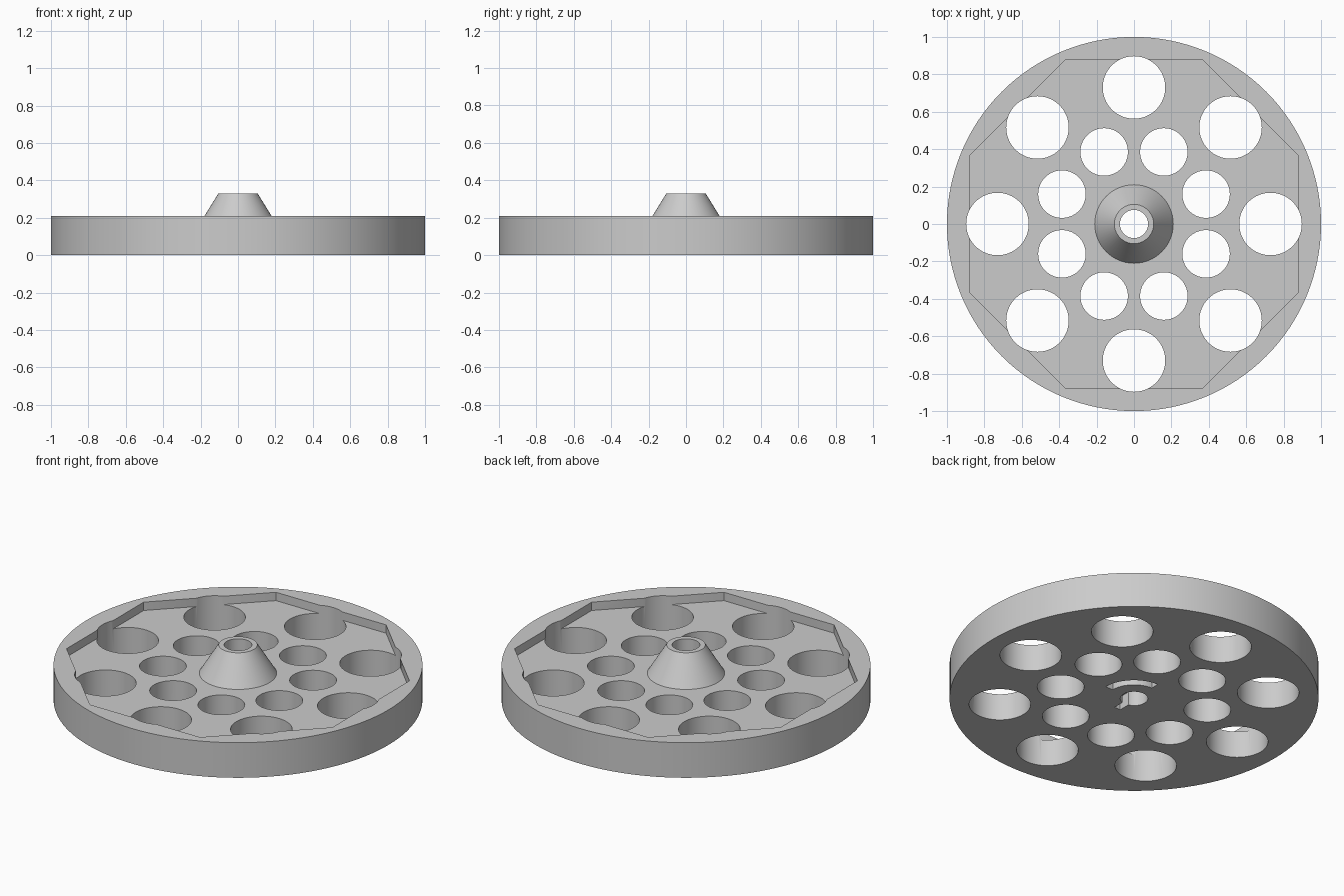
import bpy, math
from math import radians, cos, sin

cube = bpy.data.objects.get("Cube")
if cube:
    bpy.data.objects.remove(cube, do_unlink=True)

grey = bpy.data.materials.new("plain grey")
grey.use_nodes = True
grey.diffuse_color = (0.6, 0.6, 0.6, 1)
grey.node_tree.nodes["Principled BSDF"].inputs["Base Color"].default_value = (0.6, 0.6, 0.6, 1)


def cone(name, r1, r2, z0, z1, x=0, y=0, sides=64, turn=0):
    """Upright cylinder or cone between two heights."""
    bpy.ops.mesh.primitive_cone_add(vertices=sides, radius1=r1, radius2=r2, depth=z1 - z0,
                                    location=(x, y, (z0 + z1) / 2), rotation=(0, 0, turn))
    ob = bpy.context.object
    ob.name = name
    ob.data.materials.append(grey)
    return ob


def prism(name, outline, z0, z1):
    """Straight extrusion of a flat outline."""
    n = len(outline)
    verts = [(x, y, z) for z in (z0, z1) for x, y in outline]
    faces = [tuple(reversed(range(n))), tuple(range(n, 2 * n))]
    faces += [(i, (i + 1) % n, n + (i + 1) % n, n + i) for i in range(n)]
    mesh = bpy.data.meshes.new(name)
    mesh.from_pydata(verts, [], faces)
    mesh.materials.append(grey)
    ob = bpy.data.objects.new(name, mesh)
    bpy.context.collection.objects.link(ob)
    return ob


def combine(target, tool, operation):
    """Apply a boolean and discard the tool."""
    mod = target.modifiers.new(operation, 'BOOLEAN')
    mod.operation, mod.solver, mod.object = operation, 'EXACT', tool
    bpy.context.view_layer.objects.active = target
    bpy.ops.object.modifier_apply(modifier=mod.name)
    bpy.data.objects.remove(tool, do_unlink=True)


TOP, FLOOR, HUB_TOP = 0.21, 0.16, 0.33

# Round plate with an octagonal recess in its top
plate = cone("wheel_plate", 1, 1, 0, TOP, sides=128)
combine(plate, cone("recess", 0.952, 0.952, FLOOR, 0.5, sides=8, turn=radians(22.5)), 'DIFFERENCE')

# Tapered hub rising from the recess floor
slope = (0.21 - 0.105) / (HUB_TOP - FLOOR)
combine(plate, cone("hub", 0.21 + slope * 0.06, 0.105, FLOOR - 0.06, HUB_TOP), 'UNION')

# Rings of large outer holes and small inner holes
for i in range(8):
    a = radians(45 * i)
    b = a + radians(22.5)
    combine(plate, cone("large_hole", 0.167, 0.167, -0.1, 0.5, 0.73 * cos(a), 0.73 * sin(a)), 'DIFFERENCE')
    combine(plate, cone("small_hole", 0.127, 0.127, -0.1, 0.5, 0.417 * cos(b), 0.417 * sin(b)), 'DIFFERENCE')

# Axle bore
combine(plate, cone("axle_bore", 0.075, 0.075, -0.1, 0.5), 'DIFFERENCE')

# Quarter-ring slot and narrow keyway in the underside
steps = 16
angles = [radians(90 * i / steps) for i in range(steps + 1)]
arc = [(0.2 * cos(a), 0.2 * sin(a)) for a in angles]
arc += [(0.15 * cos(a), 0.15 * sin(a)) for a in reversed(angles)]
combine(plate, prism("quarter_slot", arc, -0.1, 0.08), 'DIFFERENCE')
key = [(-0.02, -0.14), (0.02, -0.14), (0.02, -0.03), (-0.02, -0.03)]
combine(plate, prism("keyway", key, -0.1, 0.08), 'DIFFERENCE')

# Smooth round walls, keep sharp edges
bpy.ops.object.select_all(action='DESELECT')
plate.select_set(True)
bpy.context.view_layer.objects.active = plate
bpy.ops.object.shade_smooth_by_angle(angle=radians(30))
